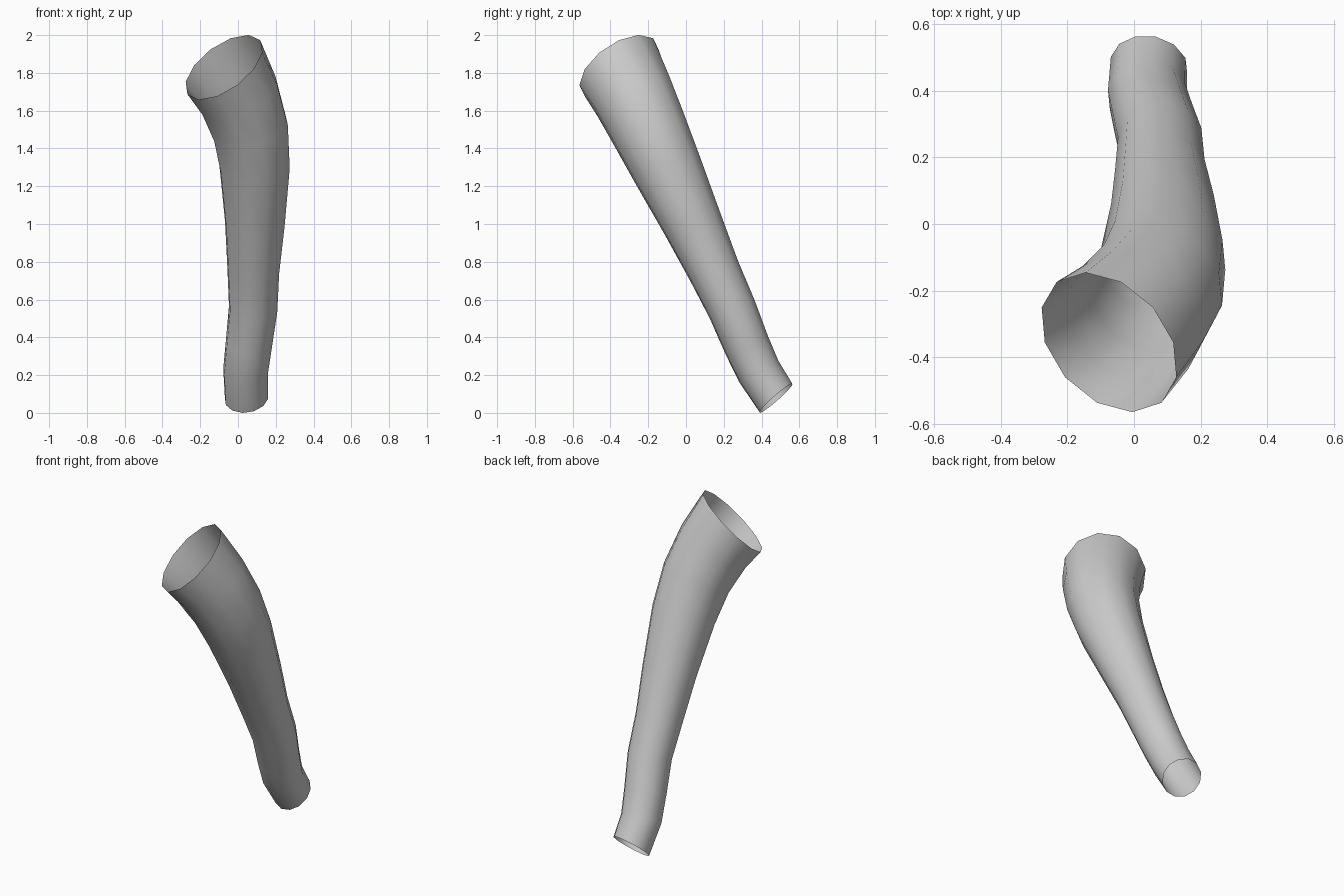
import bpy, bmesh, math
from mathutils import Vector

if "Cube" in bpy.data.objects:
    bpy.data.objects.remove(bpy.data.objects["Cube"])

SIDES = 12

# Centre line from the wide top rim to the narrow foot: x, y, z, radius
PATH = [
    (-0.075, -0.355, 1.83, 0.24),
    (0.005, -0.280, 1.68, 0.221),
    (0.065, -0.195, 1.50, 0.206),
    (0.088, -0.103, 1.30, 0.189),
    (0.089, 0.036, 1.00, 0.160),
    (0.081, 0.150, 0.75, 0.139),
    (0.080, 0.244, 0.55, 0.130),
    (0.057, 0.321, 0.36, 0.124),
    (0.040, 0.385, 0.22, 0.120),
    (0.045, 0.477, 0.078, 0.117),
]
TOP_AXIS = Vector((-0.52, -0.49, 0.70)).normalized()
FOOT_AXIS = Vector((-0.12, -0.66, 0.75)).normalized()


def axis_at(i):
    """Upward direction of the tube at ring i."""
    if i == 0:
        return TOP_AXIS
    if i == len(PATH) - 1:
        return FOOT_AXIS
    before = Vector(PATH[i - 1][:3])
    here = Vector(PATH[i][:3])
    after = Vector(PATH[i + 1][:3])
    return ((before - here).normalized() + (here - after).normalized()).normalized()


def add_ring(bm, i):
    """Circle of vertices square to the tube axis."""
    centre, radius, n = Vector(PATH[i][:3]), PATH[i][3], axis_at(i)
    u = (Vector((1, 0, 0)) - n * n.x).normalized()
    v = n.cross(u)
    angles = [math.radians(-10) + math.tau * k / SIDES for k in range(SIDES)]
    return [bm.verts.new(centre + radius * (u * math.cos(a) + v * math.sin(a)))
            for a in angles]


# Open curved tube
bm = bmesh.new()
rings = [add_ring(bm, i) for i in range(len(PATH))]
for upper, lower in zip(rings, rings[1:]):
    for k in range(SIDES):
        j = (k + 1) % SIDES
        face = bm.faces.new((upper[k], lower[k], lower[j], upper[j]))
        face.smooth = True

mesh = bpy.data.meshes.new("curved_tube")
bm.to_mesh(mesh)
bm.free()
tube = bpy.data.objects.new("curved_tube", mesh)
bpy.context.collection.objects.link(tube)
